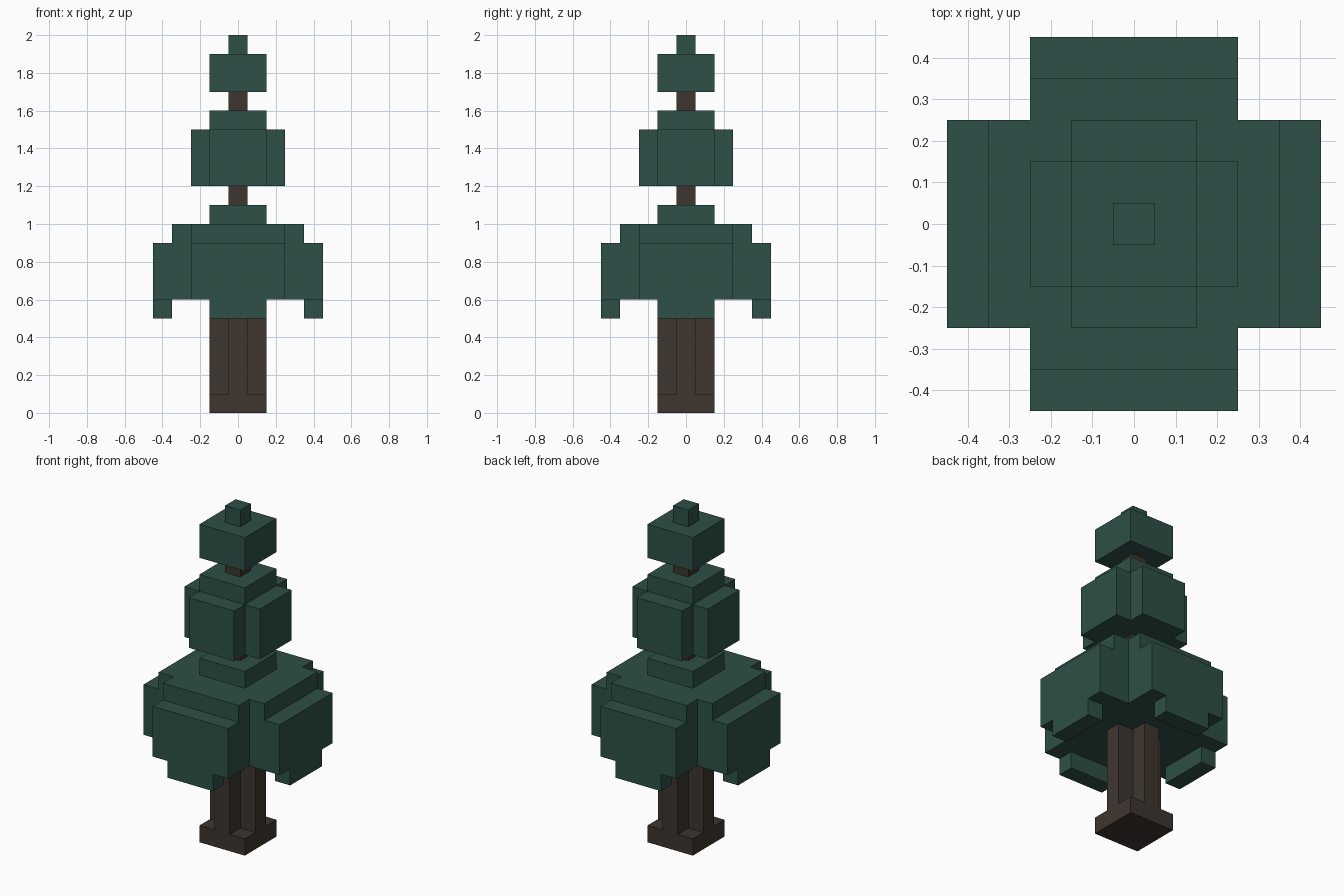
import bpy
import bmesh

if "Cube" in bpy.data.objects:
    bpy.data.objects.remove(bpy.data.objects["Cube"])


def make_material(name, color):
    mat = bpy.data.materials.new(name)
    mat.diffuse_color = (*color, 1.0)
    mat.use_nodes = True
    mat.node_tree.nodes["Principled BSDF"].inputs["Base Color"].default_value = mat.diffuse_color
    return mat


GREEN = make_material("dark pine green", (0.027, 0.080, 0.063))
BROWN = make_material("dark bark brown", (0.048, 0.036, 0.028))


def square(h):
    return [(-h, -h), (h, -h), (h, h), (-h, h)]


def cross(a, b):
    """Plus-shaped outline: arms reach a, arms are 2*b wide."""
    corner = [(a, -b), (a, b), (b, b)]
    pts = []
    for _ in range(4):
        pts += corner
        corner = [(-y, x) for x, y in corner]
    return pts


def prism(name, outline, z0, z1, mat):
    """Straight extrusion of an outline from z0 to z1."""
    bm = bmesh.new()
    low = [bm.verts.new((x, y, z0)) for x, y in outline]
    high = [bm.verts.new((x, y, z1)) for x, y in outline]
    n = len(outline)
    bm.faces.new(low[::-1])
    bm.faces.new(high)
    for i in range(n):
        j = (i + 1) % n
        bm.faces.new((low[i], low[j], high[j], high[i]))
    bmesh.ops.recalc_face_normals(bm, faces=bm.faces)
    mesh = bpy.data.meshes.new(name)
    bm.to_mesh(mesh)
    bm.free()
    mesh.materials.append(mat)
    obj = bpy.data.objects.new(name, mesh)
    bpy.context.collection.objects.link(obj)
    return obj


# Trunk: square foot, ribbed stem, thin stem showing between the tiers
prism("trunk_foot", square(0.15), 0.0, 0.1, BROWN)
prism("trunk_stem", cross(0.15, 0.05), 0.1, 0.6, BROWN)
prism("middle_stem", square(0.05), 1.1, 1.2, BROWN)
prism("upper_stem", square(0.05), 1.6, 1.7, BROWN)

# Lower foliage tier
prism("lower_foliage", cross(0.45, 0.25), 0.6, 0.9, GREEN)
prism("lower_foliage_step", cross(0.35, 0.25), 0.9, 1.0, GREEN)
prism("lower_foliage_cap", square(0.15), 1.0, 1.1, GREEN)

# Drooping tips under the four lower branches
tip = [(0.35, -0.15), (0.45, -0.15), (0.45, 0.15), (0.35, 0.15)]
for i in range(4):
    prism(f"branch_tip_{i + 1}", tip, 0.5, 0.6, GREEN)
    tip = [(-y, x) for x, y in tip]

# Middle foliage tier
prism("middle_foliage", cross(0.25, 0.15), 1.2, 1.5, GREEN)
prism("middle_foliage_cap", square(0.15), 1.5, 1.6, GREEN)

# Top foliage and tree tip
prism("top_foliage", square(0.15), 1.7, 1.9, GREEN)
prism("tree_tip", square(0.05), 1.9, 2.0, GREEN)
